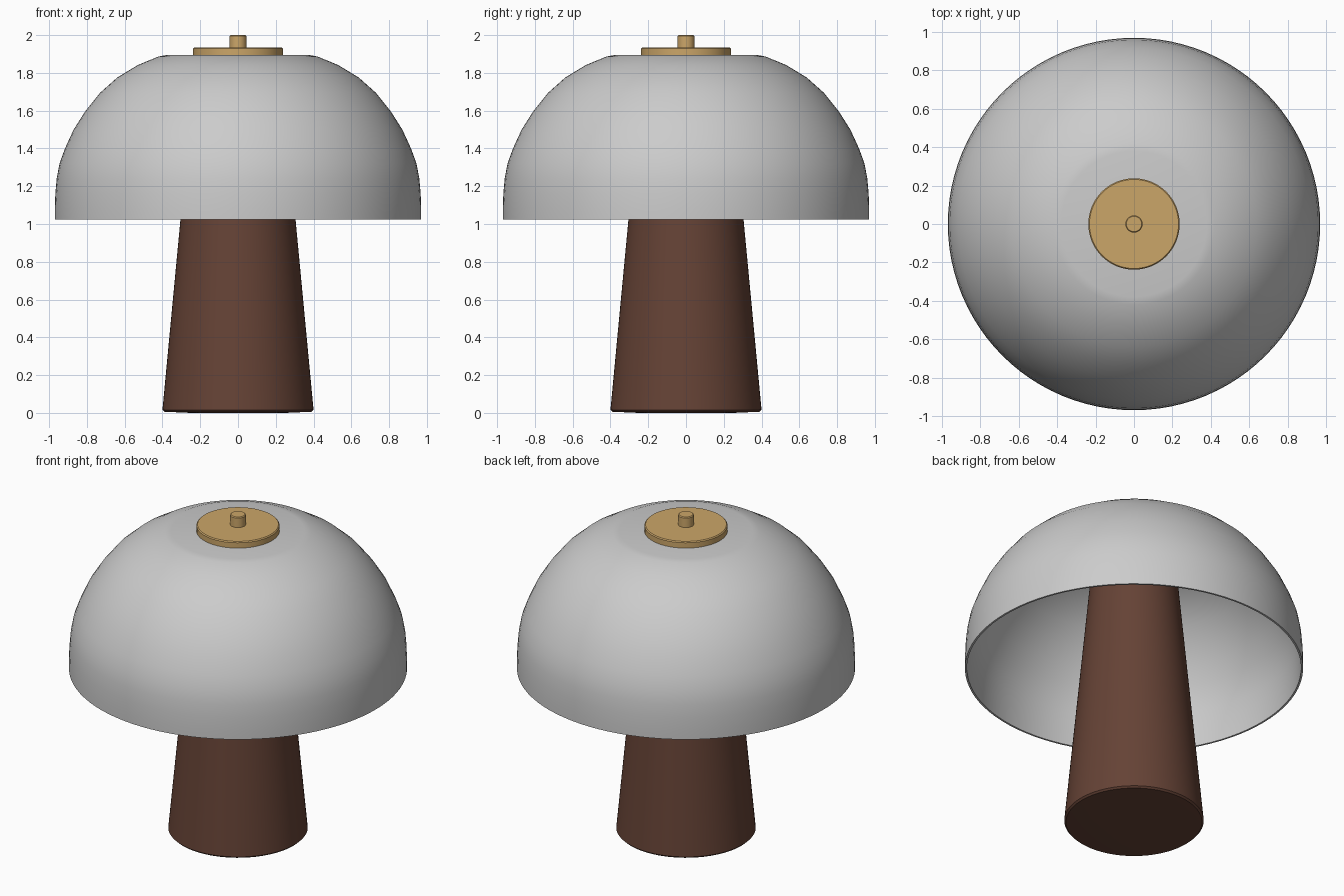
import bpy
import bmesh
import math

cube = bpy.data.objects.get("Cube")
if cube:
    bpy.data.objects.remove(cube, do_unlink=True)


def material(name, colour):
    mat = bpy.data.materials.new(name)
    mat.use_nodes = True
    mat.diffuse_color = (*colour, 1)
    mat.node_tree.nodes["Principled BSDF"].inputs["Base Color"].default_value = (*colour, 1)
    return mat


def lathe(name, profile, mat, sides=96):
    """Spin a (radius, height) profile around the z axis."""
    bm = bmesh.new()
    verts = [bm.verts.new((r, 0, z)) for r, z in profile]
    edges = [bm.edges.new(pair) for pair in zip(verts, verts[1:])]
    bmesh.ops.spin(bm, geom=verts + edges, cent=(0, 0, 0), axis=(0, 0, 1),
                   angle=math.tau, steps=sides, use_duplicate=False)
    bmesh.ops.remove_doubles(bm, verts=bm.verts, dist=0.0005)
    bmesh.ops.recalc_face_normals(bm, faces=bm.faces)
    mesh = bpy.data.meshes.new(name)
    bm.to_mesh(mesh)
    bm.free()
    mesh.materials.append(mat)
    obj = bpy.data.objects.new(name, mesh)
    bpy.context.collection.objects.link(obj)
    bpy.ops.object.select_all(action="DESELECT")
    obj.select_set(True)
    bpy.context.view_layer.objects.active = obj
    bpy.ops.object.shade_smooth_by_angle(angle=math.radians(35))
    return obj


wood = material("dark wood", (0.13, 0.055, 0.036))
glass = material("grey glass", (0.6, 0.6, 0.6))
brass = material("brass", (0.6, 0.38, 0.14))

# Tapered stem, running up inside the shade
lathe("stem", [(0, 0), (0.25, 0), (0.39, 0.006), (0.4, 0.016),
               (0.305, 1.02), (0.225, 1.87), (0, 1.87)], wood)

# Domed shade: outer curve, then the same curve inset for the inside
outer = [(0.97, 1.025), (0.97, 1.08), (0.967, 1.16), (0.96, 1.24), (0.945, 1.32),
         (0.916, 1.4), (0.87, 1.5), (0.81, 1.595), (0.73, 1.695), (0.64, 1.775),
         (0.53, 1.842), (0.42, 1.887), (0.38, 1.894), (0, 1.897)]
inner = [(r * 0.988, 1.025 + (z - 1.025) * 0.985) for r, z in reversed(outer)]
lathe("shade", outer + inner + outer[:1], glass)

# Brass cap and knob
lathe("cap_disc", [(0, 1.89), (0.238, 1.89), (0.238, 1.929), (0.232, 1.935),
                   (0, 1.935)], brass, 64)
lathe("cap_knob", [(0, 1.93), (0.045, 1.93), (0.045, 1.995), (0.04, 2.0),
                   (0, 2.0)], brass, 32)
